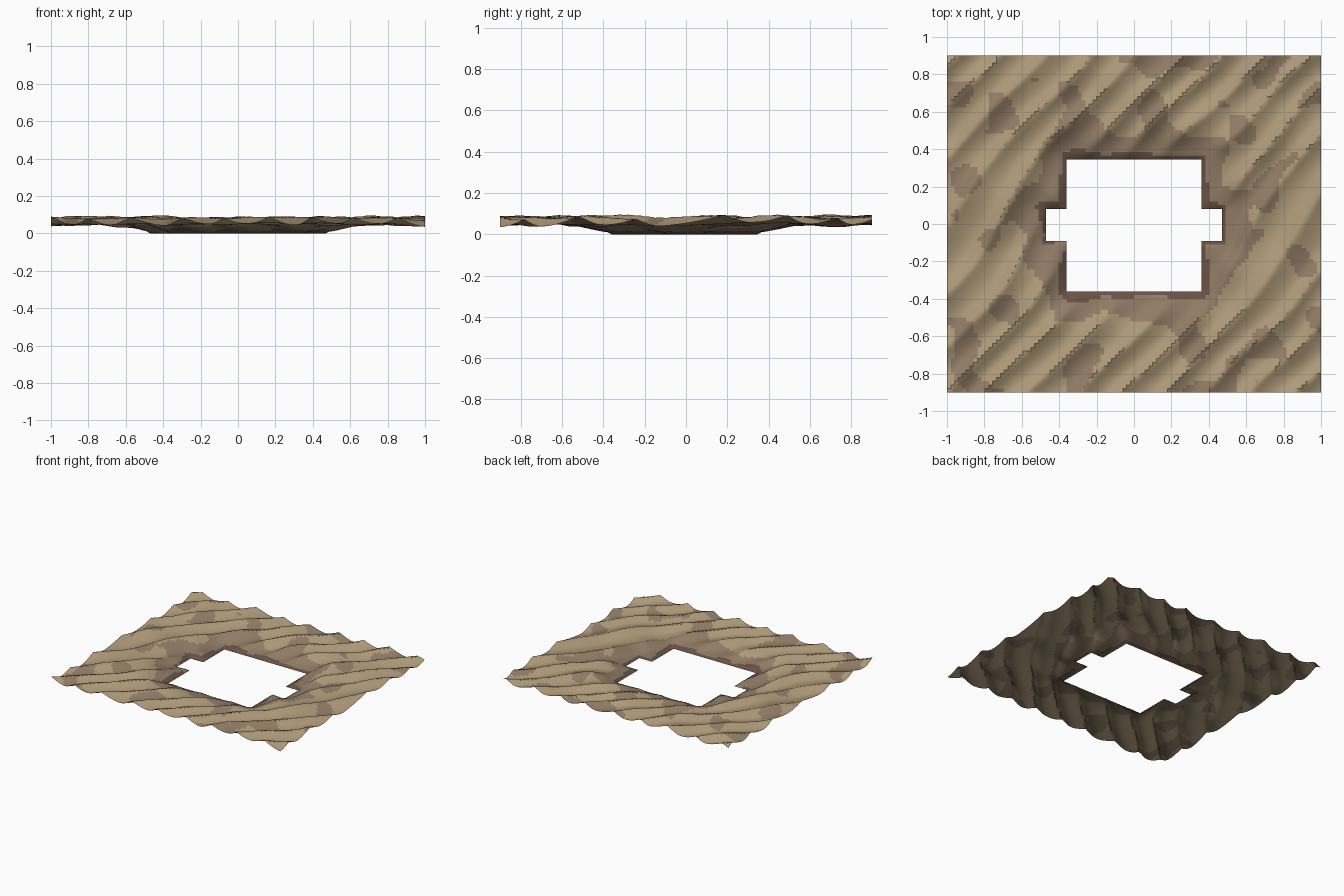
import bpy, bmesh, math
from mathutils import Vector, noise

if "Cube" in bpy.data.objects:
    bpy.data.objects.remove(bpy.data.objects["Cube"])


def smooth(t):
    t = max(0.0, min(1.0, t))
    return t * t * (3 - 2 * t)


def material(name, rgb):
    m = bpy.data.materials.new(name)
    m.diffuse_color = (*rgb, 1)
    m.use_nodes = True
    m.node_tree.nodes["Principled BSDF"].inputs["Base Color"].default_value = m.diffuse_color
    return m


# Grid lines pass exactly through the edges of the opening
def grid_lines(stops, step=0.02):
    out = [stops[0]]
    for a, b in zip(stops, stops[1:]):
        n = max(1, round((b - a) / step))
        out += [a + (b - a) * i / n for i in range(1, n + 1)]
    return out


xs = grid_lines([-1, -0.47, -0.36, 0.36, 0.47, 1])
ys = grid_lines([-0.9, -0.36, -0.09, 0.08, 0.345, 0.9])

# Cross-shaped opening: main pit plus a side notch at left and right
OPENING = [(-0.36, 0.36, -0.36, 0.345), (-0.47, 0.47, -0.09, 0.08)]


def rim_distance(x, y):
    return min(math.hypot(max(x0 - x, 0, x - x1), max(y0 - y, 0, y - y1))
               for x0, x1, y0, y1 in OPENING)


# Wind ripples: sharp crests and rounded troughs along S-shaped diagonals
def ripple(x, y):
    f = 0.78 * y - 0.055 * math.sin(4.5 * y) - 0.745
    wobble = 0.06 * noise.noise(Vector((x * 2.2, y * 2.2, 4)))
    t = ((x - f + wobble) / 0.235) % 1.0
    t = 0.5 * t / 0.6 if t < 0.6 else 0.5 + 0.5 * (t - 0.6) / 0.4
    return 1 - math.sin(math.pi * t)


def height(x, y):
    d = rim_distance(x, y)
    if d < 1e-5:
        return 0.0
    swell = 0.02 * noise.noise(Vector((x * 3.5, y * 3.5, 1)))
    base = 0.008 + 0.04 * smooth((d + 0.02) / 0.26)
    amp = smooth((d + 0.04) / 0.22)
    return max(0.004, base + amp * (0.038 * ripple(x, y) + swell))


# Sand sheet
bm = bmesh.new()
grid = [[bm.verts.new((x, y, height(x, y))) for x in xs] for y in ys]
for j in range(len(ys) - 1):
    for i in range(len(xs) - 1):
        cx, cy = (xs[i] + xs[i + 1]) / 2, (ys[j] + ys[j + 1]) / 2
        d = rim_distance(cx, cy)
        if d == 0:
            continue
        face = bm.faces.new((grid[j][i], grid[j][i + 1],
                             grid[j + 1][i + 1], grid[j + 1][i]))
        # Damp, darker sand near the opening and in scattered patches
        n = noise.noise(Vector((cx * 5, cy * 5, 9)))
        if d < 0.035 + 0.05 * n:
            face.material_index = 2
        elif d < 0.15 + 0.12 * n or n > 0.22:
            face.material_index = 1
bmesh.ops.delete(bm, geom=[v for v in bm.verts if not v.link_faces], context='VERTS')

mesh = bpy.data.meshes.new("sand_ground")
bm.to_mesh(mesh)
bm.free()
for name, rgb in (("dry_sand", (0.42, 0.32, 0.19)),
                  ("damp_sand", (0.28, 0.20, 0.13)),
                  ("dark_soil", (0.14, 0.085, 0.06))):
    mesh.materials.append(material(name, rgb))
ground = bpy.data.objects.new("sand_ground", mesh)
bpy.context.collection.objects.link(ground)
bpy.context.view_layer.objects.active = ground
ground.select_set(True)
bpy.ops.object.shade_smooth_by_angle(angle=math.radians(35))
